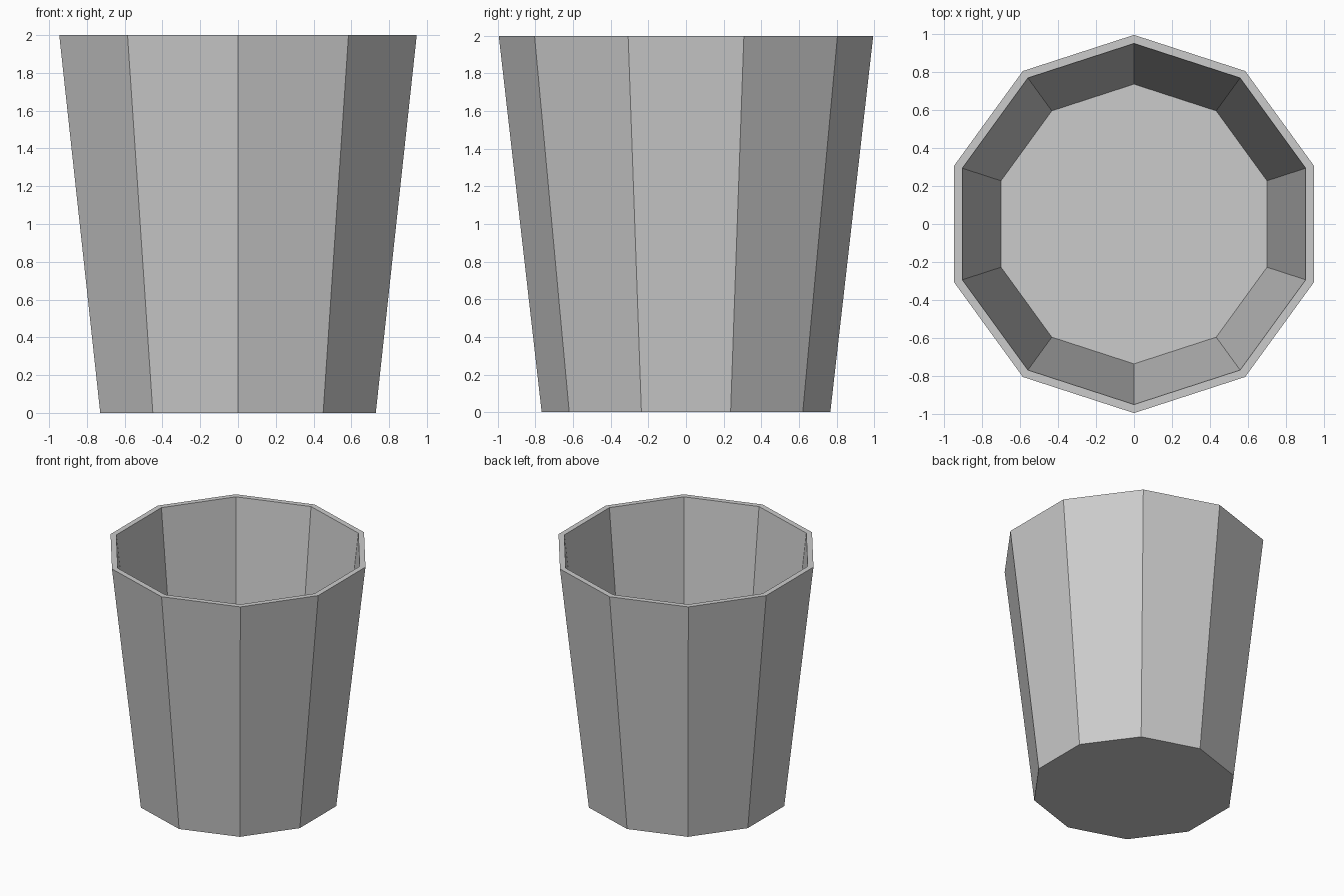
import bpy
import bmesh
from math import cos, sin, pi

cube = bpy.data.objects.get("Cube")
if cube:
    bpy.data.objects.remove(cube, do_unlink=True)

SIDES = 10


def flat_material(name, colour):
    mat = bpy.data.materials.new(name)
    mat.use_nodes = True
    mat.diffuse_color = colour
    mat.node_tree.nodes["Principled BSDF"].inputs["Base Color"].default_value = colour
    return mat


def ring(bm, radius, z):
    # Corners lie on the front and back centre line
    angles = [pi / 2 + 2 * pi * i / SIDES for i in range(SIDES)]
    return [bm.verts.new((radius * cos(a), radius * sin(a), z)) for a in angles]


# Tapered open cup: outer base, outer rim, inner rim, inner floor
profile = [(0.767, 0), (0.995, 2), (0.95, 2), (0.736, 0.03)]
bm = bmesh.new()
rings = [ring(bm, r, z) for r, z in profile]
for low, high in zip(rings, rings[1:]):
    for i in range(SIDES):
        j = (i + 1) % SIDES
        bm.faces.new((low[i], low[j], high[j], high[i]))
bm.faces.new(rings[0][::-1])
bm.faces.new(rings[-1])
bmesh.ops.recalc_face_normals(bm, faces=bm.faces)

mesh = bpy.data.meshes.new("cup")
bm.to_mesh(mesh)
bm.free()
mesh.materials.append(flat_material("light_grey", (0.6, 0.6, 0.6, 1)))
cup = bpy.data.objects.new("cup", mesh)
bpy.context.collection.objects.link(cup)
